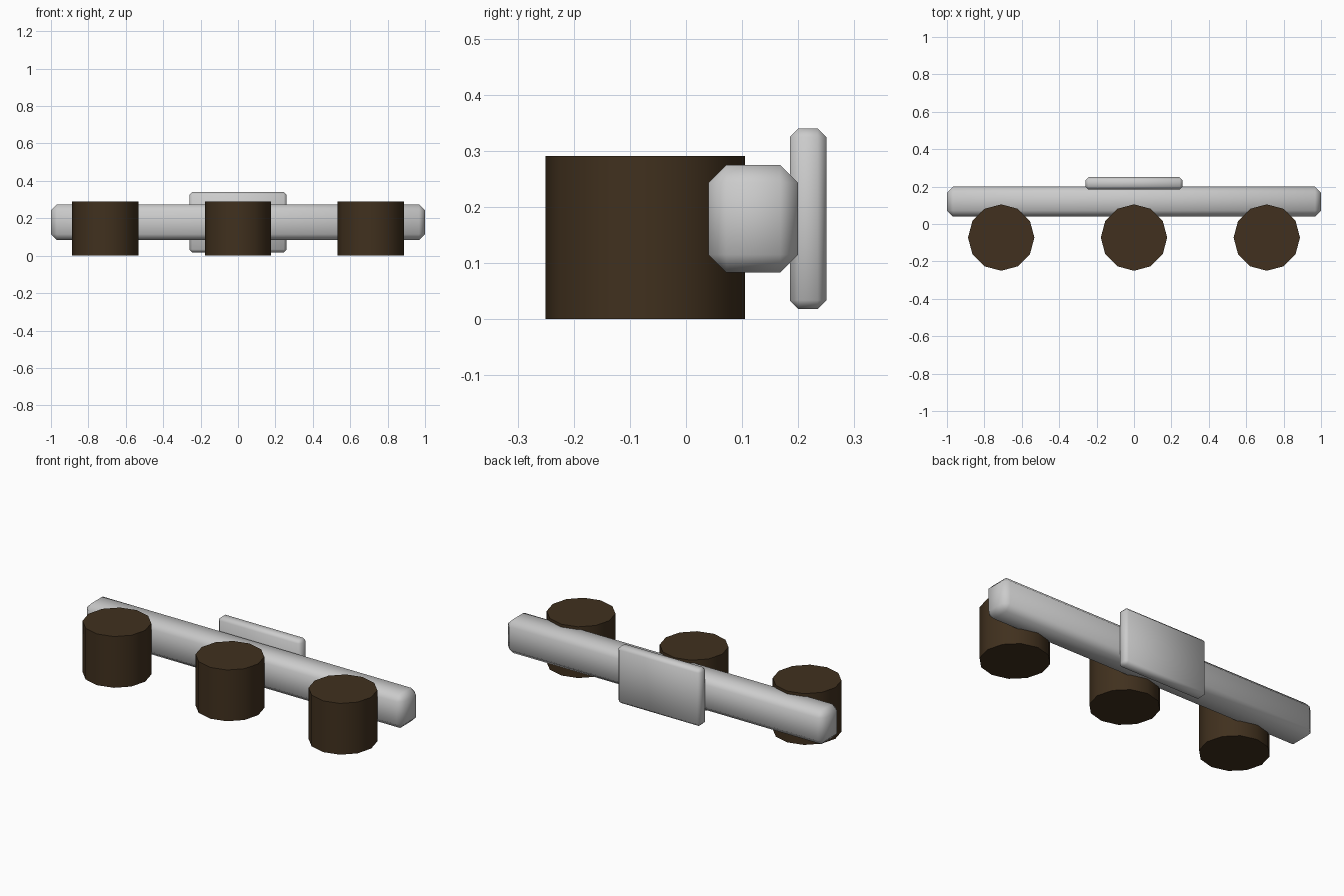
import bpy, math

if "Cube" in bpy.data.objects:
    bpy.data.objects.remove(bpy.data.objects["Cube"])


def smooth(obj, angle):
    bpy.ops.object.select_all(action='DESELECT')
    obj.select_set(True)
    bpy.context.view_layer.objects.active = obj
    bpy.ops.object.shade_smooth_by_angle(angle=math.radians(angle))


def chamfered_box(name, lo, hi, width):
    centre = [(a + b) / 2 for a, b in zip(lo, hi)]
    bpy.ops.mesh.primitive_cube_add(size=1, location=centre)
    obj = bpy.context.object
    obj.name = name
    obj.scale = [b - a for a, b in zip(lo, hi)]
    bpy.ops.object.transform_apply(location=False, rotation=False, scale=True)
    bevel = obj.modifiers.new("chamfer", 'BEVEL')
    bevel.width = width
    bevel.segments = 1
    bpy.ops.object.modifier_apply(modifier=bevel.name)
    smooth(obj, 50)
    return obj


brown = bpy.data.materials.new("dark_brown")
brown.diffuse_color = (0.052, 0.03, 0.013, 1)
brown.use_nodes = True
brown.node_tree.nodes["Principled BSDF"].inputs["Base Color"].default_value = brown.diffuse_color

# Long rail and the mounting plate behind it
chamfered_box("rail", (-1, 0.04, 0.083), (1, 0.2, 0.275), 0.032)
chamfered_box("mounting_plate", (-0.26, 0.185, 0.018), (0.26, 0.25, 0.34), 0.0155)

# Three twelve-sided pegs along the front
for name, x in (("left_peg", -0.71), ("middle_peg", 0), ("right_peg", 0.71)):
    bpy.ops.mesh.primitive_cylinder_add(vertices=12, radius=0.1775, depth=0.291,
                                        location=(x, -0.0725, 0.1455))
    peg = bpy.context.object
    peg.name = name
    peg.data.materials.append(brown)
    smooth(peg, 40)
